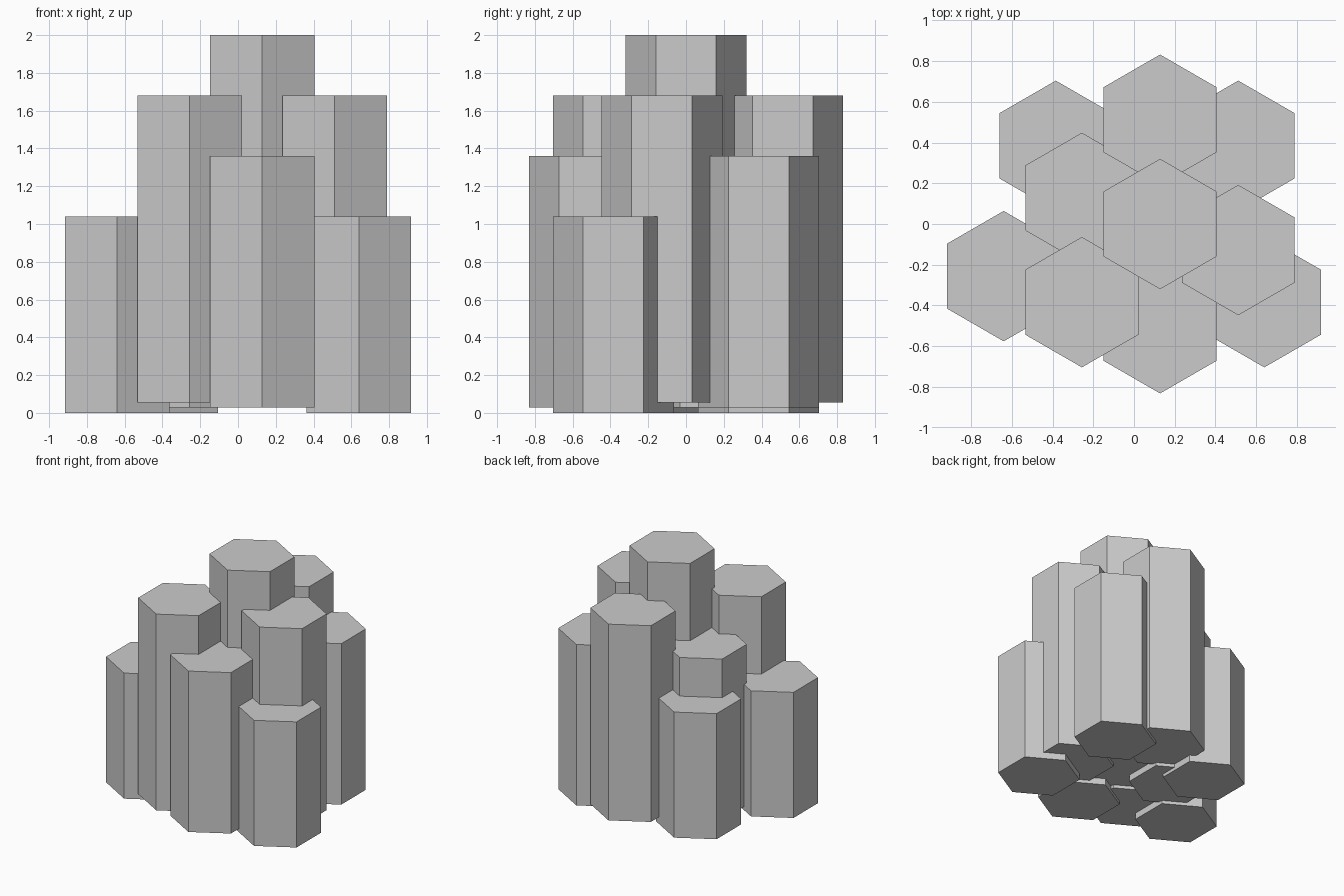
import bpy
import bmesh
from math import sin, cos, pi

if "Cube" in bpy.data.objects:
    bpy.data.objects.remove(bpy.data.objects["Cube"])

R = 0.32      # hexagon corner radius
U = 0.128     # layout grid step


def hex_column(name, gx, gy, level):
    """Hexagonal prism with corners pointing along y; level sets its lift and top."""
    z0 = 0.0275 * level
    z1 = 1.04 + 0.32 * level
    bm = bmesh.new()
    ring = [bm.verts.new((R * sin(i * pi / 3), -R * cos(i * pi / 3), z0)) for i in range(6)]
    base = bm.faces.new(ring)
    out = bmesh.ops.extrude_face_region(bm, geom=[base], use_keep_orig=True)
    for v in out["geom"]:
        if isinstance(v, bmesh.types.BMVert):
            v.co.z = z1
    bmesh.ops.recalc_face_normals(bm, faces=bm.faces)
    mesh = bpy.data.meshes.new(name)
    bm.to_mesh(mesh)
    bm.free()
    ob = bpy.data.objects.new(name, mesh)
    ob.location = (gx * U, gy * U, 0)
    bpy.context.collection.objects.link(ob)


# Basalt-like columns: name, grid x, grid y, height level
columns = [
    ("centre_column", 1, 0, 3),
    ("back_column", 1, 4, 2),
    ("front_column", 1, -4, 1),
    ("right_column", 4, -1, 2),
    ("back_right_column", 4, 3, 1),
    ("back_left_column", -3, 3, 0),
    ("inner_left_column", -2, 1, 1),
    ("front_left_column", -2, -3, 2),
    ("outer_left_column", -5, -2, 0),
    ("front_right_column", 5, -3, 0),
]
for c in columns:
    hex_column(*c)
